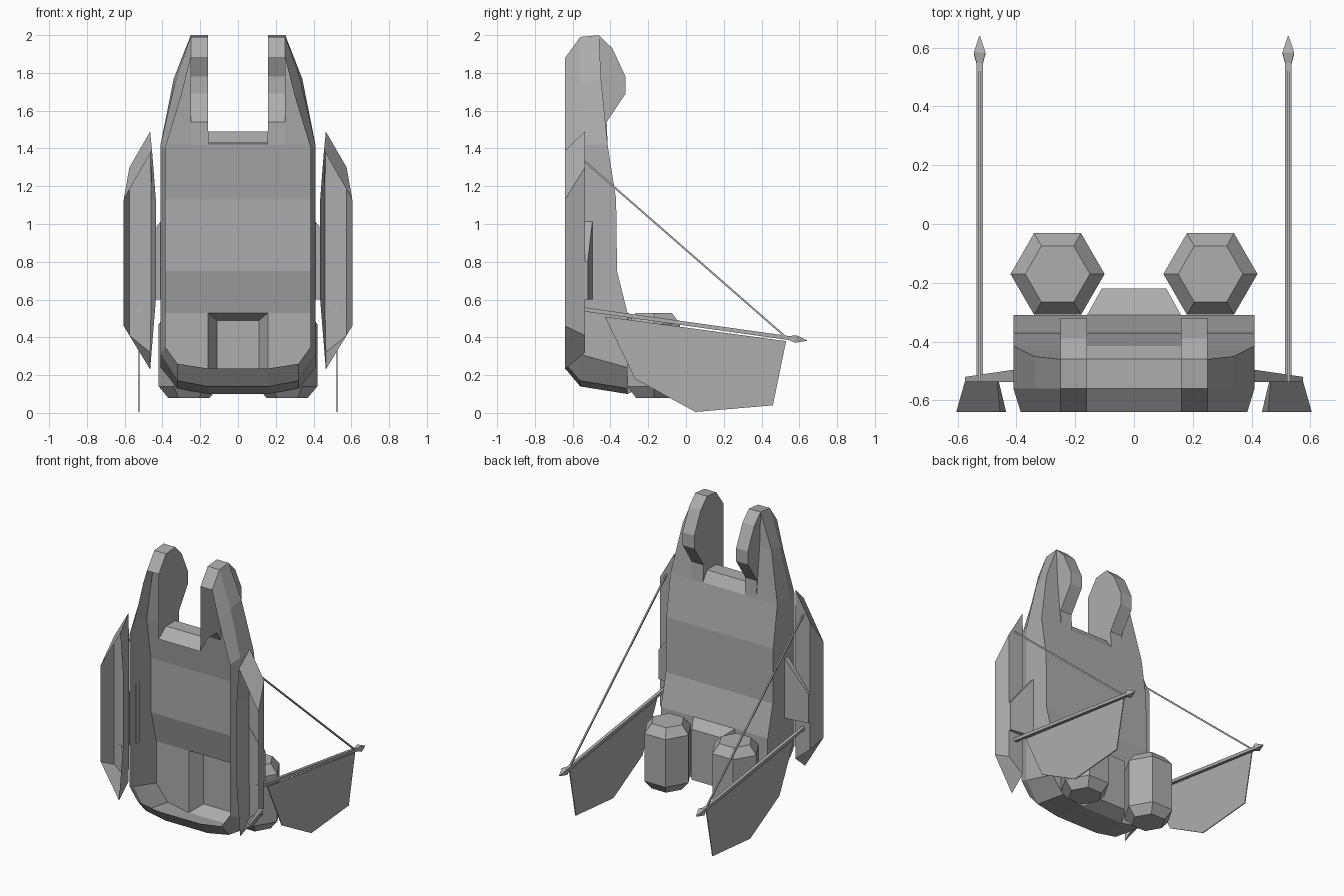
import bpy, bmesh, math
from mathutils import Vector

cube = bpy.data.objects.get("Cube")
if cube:
    bpy.data.objects.remove(cube)

GREY = (0.42, 0.42, 0.42, 1)
grey = bpy.data.materials.new("plain_grey")
grey.use_nodes = True
grey.diffuse_color = GREY
grey.node_tree.nodes["Principled BSDF"].inputs["Base Color"].default_value = GREY


def build(name, bm, mirror=True):
    """Turn a bmesh into a flat-shaded object, mirrored across x."""
    bmesh.ops.remove_doubles(bm, verts=bm.verts, dist=0.0005)
    bmesh.ops.recalc_face_normals(bm, faces=bm.faces)
    mesh = bpy.data.meshes.new(name)
    bm.to_mesh(mesh)
    bm.free()
    obj = bpy.data.objects.new(name, mesh)
    bpy.context.collection.objects.link(obj)
    mesh.materials.append(grey)
    if mirror:
        mod = obj.modifiers.new("mirror", "MIRROR")
        mod.merge_threshold = 0.001
    return obj


def face(bm, points):
    """Add one face, dropping repeated corners."""
    pts = []
    for p in map(Vector, points):
        if all((p - q).length > 0.001 for q in pts):
            pts.append(p)
    if len(pts) > 2:
        bm.faces.new([bm.verts.new(p) for p in pts])


def strip(bm, a, b, closed=False):
    """Bridge two point rows with quads."""
    n = len(a)
    for i in range(n if closed else n - 1):
        j = (i + 1) % n
        face(bm, (a[i], a[j], b[j], b[i]))


FRONT, MID = -0.64, -0.56
PLATE_IN, PLATE_OUT = 0.16, 0.25

# Hull wall: front x, z; middle x, z; rear corner x, y, z, from horn tip to keel
rows = [
    (.25, 1.88, .25, 1.99, .25, -.46, 2.0),
    (.30, 1.68, .335, 1.74, .34, -.45, 1.77),
    (.385, 1.40, .41, 1.42, .41, -.415, 1.42),
    (.385, 1.13, .41, 1.13, .41, -.37, 1.13),
    (.385, .75, .41, .75, .41, -.365, .75),
    (.385, .53, .41, .53, .41, -.31, .53),
    (.385, .35, .41, .31, .41, -.31, .24),
    (.32, .26, .32, .17, .32, -.31, .13),
    (.16, .235, .16, .14, .16, -.31, .10),
    (0, .235, 0, .14, 0, -.31, .10),
]
front = [(r[0], FRONT, r[1]) for r in rows]
middle = [(r[2], MID, r[3]) for r in rows]
corner = [r[4:] for r in rows]
bm = bmesh.new()
strip(bm, front, middle)
strip(bm, middle, corner)

# Back panel, with an opening at the bottom centre for the rear box
crease_x = [.25, .25, .25, .34, .34, .25]
crease = [(x, c[1], c[2]) for x, c in zip(crease_x, corner)]
strip(bm, corner[:6], crease)
inner = [(PLATE_IN, c[1], c[2]) for c in crease[2:]]
strip(bm, crease[2:], inner)
strip(bm, inner, [(0, p[1], p[2]) for p in inner])
face(bm, corner[5:9] + [inner[-1], crease[-1]])
build("hull_shell", bm)

# Horns: hollow plates with a rim, open at the front
rim = [(FRONT, 1.88), (MID, 1.99), (-.46, 2.0), (-.39, 1.93), (-.32, 1.78),
       (-.32, 1.69), (-.42, 1.54), (-.415, 1.42)]
hood = [(-.415, 1.42), (-.46, 1.49), (MID, 1.49), (FRONT, 1.43)]


def at_x(x, profile):
    return [(x, y, z) for y, z in profile]


bm = bmesh.new()
strip(bm, at_x(PLATE_IN, rim), at_x(PLATE_OUT, rim))
face(bm, at_x(PLATE_IN, rim + hood[1:]))
face(bm, at_x(PLATE_OUT, rim[2:] + [(-.45, 1.77)]))
build("horns", bm)

# Hood strip between the horns
bm = bmesh.new()
strip(bm, at_x(0, hood), at_x(PLATE_IN, hood))
build("hood", bm)

# Tapered box behind the back panel, open to the inside
bm = bmesh.new()
mouth = [(s * PLATE_IN, -.31, z) for s, z in ((-1, .10), (-1, .53), (1, .53), (1, .10))]
back = [(s * .11, -.22, z) for s, z in ((-1, .14), (-1, .49), (1, .49), (1, .14))]
strip(bm, mouth, back, closed=True)
face(bm, back)
build("rear_box", bm, mirror=False)

# Hexagonal tanks with chamfered ends
bm = bmesh.new()
rings = []
for radius, z in ((.11, .08), (.16, .14), (.16, .47), (.11, .53)):
    rings.append([(.26 + radius * math.cos(i * math.pi / 3),
                   -.17 + radius * math.sin(i * math.pi / 3), z) for i in range(6)])
for low, high in zip(rings, rings[1:]):
    strip(bm, low, high, closed=True)
face(bm, rings[0])
face(bm, rings[-1])
build("tanks", bm)

# Side pods: shallow shells open at the front
pod_back = [(.465, 1.49), (.575, 1.30), (.575, .41), (.465, .32), (.46, .6), (.46, 1.13)]
pod_rim = [(.455, 1.39), (.605, 1.13), (.605, .46), (.465, .23), (.435, .6), (.435, 1.13)]
bm = bmesh.new()
floor = [(x, -.535, z) for x, z in pod_back]
strip(bm, floor, [(x, FRONT, z) for x, z in pod_rim], closed=True)
face(bm, floor)
build("side_pods", bm)

# Wedge brackets joining the pods to the hull
bm = bmesh.new()
outline = [(.575, .6), (.575, .8), (.405, 1.02), (.405, .6)]
near = [(x, -.537, z) for x, z in outline]
far = [(x, -.52 if x > .5 else -.495, z) for x, z in outline]
strip(bm, near, far, closed=True)
face(bm, near)
face(bm, far)
build("pod_brackets", bm)

# Sails: thin upright plates
SAIL_X = 0.525
sail = [(-.43, .51), (.53, .38), (.46, .04), (.05, .005), (-.27, .18)]
bm = bmesh.new()
sides = [at_x(SAIL_X + s * .003, sail) for s in (-1, 1)]
strip(bm, sides[0], sides[1], closed=True)
for side in sides:
    face(bm, side)
build("sails", bm)


def rod(name, start, end, stations, sides=4):
    """Straight rod with (fraction, radius) stations along its length."""
    start, end = Vector(start), Vector(end)
    turn = (end - start).to_track_quat("Z", "Y")
    bm = bmesh.new()
    loops = []
    for t, r in stations:
        centre = start.lerp(end, t)
        angles = [(i + .5) * math.tau / sides for i in range(sides)]
        loops.append([centre + turn @ Vector((r * math.cos(a), r * math.sin(a), 0))
                      for a in angles])
    for a, b in zip(loops, loops[1:]):
        strip(bm, a, b, closed=True)
    face(bm, loops[0])
    build(name, bm)


# Booms with spear tips, and the stays that hold them
rod("booms", (SAIL_X, -.54, .548), (SAIL_X, .64, .383),
    [(0, .015), (.92, .015), (.95, .028), (1, .002)])
rod("stays", (SAIL_X, -.54, 1.335), (SAIL_X, .53, .40), [(0, .007), (1, .007)])
